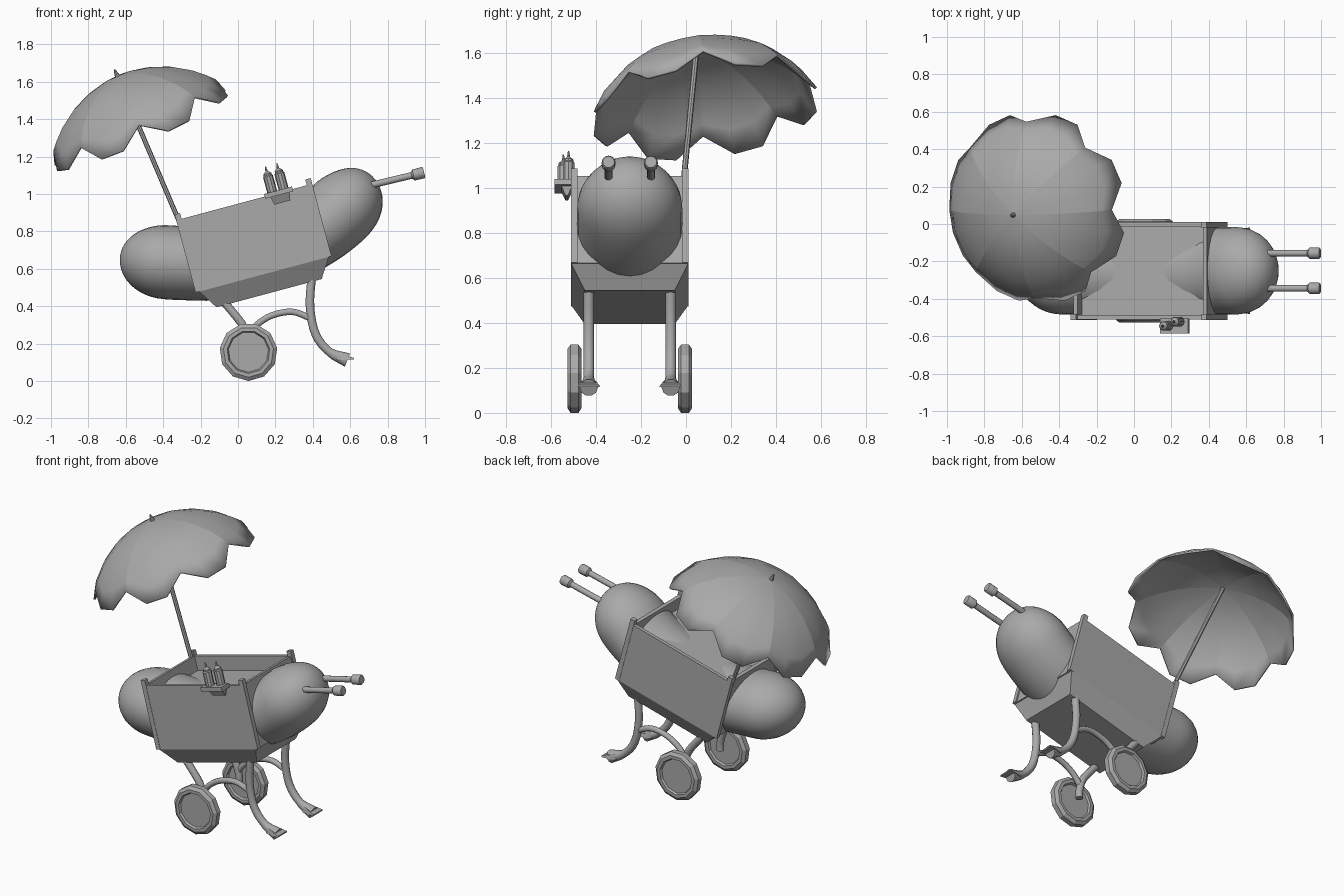
import bpy, bmesh, math
from mathutils import Matrix, Vector

if "Cube" in bpy.data.objects:
    bpy.data.objects.remove(bpy.data.objects["Cube"])

grey = bpy.data.materials.new("plain_grey")
grey.diffuse_color = (0.40, 0.40, 0.40, 1)
grey.use_nodes = True
grey.node_tree.nodes["Principled BSDF"].inputs["Base Color"].default_value = grey.diffuse_color
CY = -0.25                                   # centre line of the cart
# tilted cart frame: x along the cart, z up its walls
CART = Matrix.Translation((-0.227, CY, 0.473)) @ Matrix.Rotation(math.radians(-15), 4, 'Y')


def finish(bm, name, angle=0, matrix=None, sharp=()):
    """Turn a bmesh into an object; edges steeper than angle stay sharp."""
    bmesh.ops.recalc_face_normals(bm, faces=bm.faces[:])
    if matrix:
        bm.transform(matrix)
    bm.normal_update()
    for f in bm.faces:
        f.smooth = angle > 0
    for e in bm.edges:
        e.smooth = e.calc_face_angle(0) < math.radians(angle)
    for e in sharp:
        e.smooth = False
    me = bpy.data.meshes.new(name)
    bm.to_mesh(me)
    bm.free()
    me.materials.append(grey)
    ob = bpy.data.objects.new(name, me)
    bpy.context.collection.objects.link(ob)
    return ob


def bridge(bm, rings, caps=True, closed=False):
    """Skin a list of vertex rings."""
    rings = [[bm.verts.new(p) for p in r] for r in rings]
    pairs = list(zip(rings, rings[1:])) + ([(rings[-1], rings[0])] if closed else [])
    for a, b in pairs:
        n = len(a)
        for i in range(n):
            bm.faces.new((a[i], a[(i + 1) % n], b[(i + 1) % n], b[i]))
    if caps and not closed:
        bm.faces.new(rings[0][::-1])
        bm.faces.new(rings[-1])


def box(name, lo, hi, matrix=CART, inset=(0, 0)):
    """Box between two corners, its bottom face optionally inset."""
    bm = bmesh.new()
    ix, iy = inset
    rings = []
    for z, dx, dy in ((lo[2], ix, iy), (hi[2], 0, 0)):
        x0, x1, y0, y1 = lo[0] + dx, hi[0] - dx, lo[1] + dy, hi[1] - dy
        rings.append([(x0, y0, z), (x1, y0, z), (x1, y1, z), (x0, y1, z)])
    bridge(bm, rings)
    return finish(bm, name, 0, matrix)


def spline(pts, steps):
    """Catmull-Rom samples through the points."""
    p = [Vector(q) for q in pts]
    p = [2 * p[0] - p[1]] + p + [2 * p[-1] - p[-2]]
    out = []
    for a, b, c, d in zip(p, p[1:], p[2:], p[3:]):
        for k in range(steps):
            t = k / steps
            out.append(0.5 * (2 * b + (c - a) * t + (2 * a - 5 * b + 4 * c - d) * t * t
                              + (3 * b - a - 3 * c + d) * t ** 3))
    return out + [p[-2]]


def tube(name, path, radius, sides=10, wide=1.0, angle=40):
    """Sweep a round section along a path; radius may be a list."""
    path = [Vector(q) for q in path]
    rad = radius if isinstance(radius, list) else [radius] * len(path)
    bm = bmesh.new()
    rings = []
    for i, p in enumerate(path):
        t = path[min(i + 1, len(path) - 1)] - path[max(i - 1, 0)]
        side = (Vector((0, 1, 0)) - t * (t.y / t.length_squared)).normalized()
        up = t.normalized().cross(side)
        rings.append([p + rad[i] * (side * wide * math.cos(a) + up * math.sin(a))
                      for a in (2 * math.pi * k / sides for k in range(sides))])
    bridge(bm, rings)
    return finish(bm, name, angle)


# cart body: side walls, end walls, floor, corner posts, tapered base
for s, side in ((-1, "front"), (1, "back")):
    ya, yb = sorted((s * 0.26, s * 0.237))
    box(side + "_wall", (0.005, ya, 0), (0.748, yb, 0.40))
    for u, end in ((0.0, "left"), (0.723, "right")):
        pa, pb = sorted((s * 0.262, s * 0.232))
        box(f"{side}_{end}_post", (u, pa, 0), (u + 0.03, pb, 0.432))
box("left_end_wall", (0.008, -0.24, 0), (0.03, 0.24, 0.40))
box("right_end_wall", (0.723, -0.24, 0), (0.745, 0.24, 0.40))
box("cart_top", (0.02, -0.24, 0.29), (0.735, 0.24, 0.31))
box("cart_base", (0.02, -0.26, -0.105), (0.738, 0.26, 0.0), inset=(0.068, 0.06))

# bent sausage running through the cart
core = spline([(-0.63, CY, 0.672), (-0.43, CY, 0.64), (-0.28, CY, 0.63), (-0.1, CY, 0.63),
               (0.1, CY, 0.665), (0.3, CY, 0.745), (0.45, CY, 0.83), (0.58, CY, 0.945),
               (0.70, CY, 1.11)], 6)
run = [0.0]
for a, b in zip(core, core[1:]):
    run.append(run[-1] + (b - a).length)


def sausage_radius(d):
    e = min(d, run[-1] - d)
    c = 0.25
    return 0.198 if e > c else max(0.004, 0.198 * math.sqrt(1 - (1 - e / c) ** 2))


# resample so that the rounded ends get enough rings
path, radii = [], []
for k in range(49):
    d = run[-1] * (1 - math.cos(math.pi * k / 48)) / 2
    i = max(j for j in range(len(run) - 1) if run[j] <= d + 1e-9)
    path.append(core[i].lerp(core[i + 1], (d - run[i]) / (run[i + 1] - run[i])))
    radii.append(sausage_radius(d))
tube("sausage", path, radii, 28, 1.18, 60)

# paired running gear
for s, side in ((-1, "front"), (1, "back")):
    y = CY + s * 0.182
    # push handle with knob
    a, d = Vector((0.66, CY + s * 0.094, 1.035)), Vector((0.335, 0, 0.08))
    tube(side + "_handle", [a + d * t for t in (0, 0.80, 0.83, 0.98, 1)],
         [0.018, 0.018, 0.030, 0.031, 0.026], 12)
    # standing leg with flared foot
    leg = spline([(0.395, y, 0.57), (0.385, y, 0.40), (0.415, y, 0.25),
                  (0.49, y, 0.155), (0.585, y, 0.112)], 4)
    n = len(leg)
    tube(side + "_leg", leg, [0.024 if i < n - 5 else 0.024 + 0.004 * (i - n + 5) for i in range(n)], 10)
    bm = bmesh.new()
    bridge(bm, [[(0.53, y - .032, .112), (0.53, y + .032, .112), (0.53, y + .024, .150), (0.53, y - .024, .150)],
                [(0.62, y - .050, .116), (0.62, y + .050, .116), (0.62, y + .046, .124), (0.62, y - .046, .124)]])
    finish(bm, side + "_foot", 30)
    # wheel strut, brace and axle
    tube(side + "_strut", spline([(-0.10, y, 0.45), (-0.03, y, 0.37), (0.03, y, 0.29),
                                  (0.055, y, 0.21), (0.056, y, 0.155)], 4), 0.023)
    tube(side + "_brace", spline([(0.05, y, 0.24), (0.10, y, 0.30), (0.18, y, 0.35),
                                  (0.29, y, 0.37), (0.39, y, 0.335)], 4), 0.018)
    yw = CY + s * 0.2455
    tube(side + "_axle", [(0.056, y - s * 0.02, 0.155), (0.056, yw, 0.155)], 0.022)
    # bevelled low-sided wheel with recessed hub disc
    bm = bmesh.new()
    prof = ((0.108, -0.018), (0.115, -0.031), (0.135, -0.031), (0.155, -0.017),
            (0.155, 0.017), (0.135, 0.031), (0.115, 0.031), (0.108, 0.018))
    bridge(bm, [[(0.056 + r * math.sin(q), yw + h, 0.155 - r * math.cos(q))
                 for q in (2 * math.pi * k / 11 for k in range(11))] for r, h in prof])
    finish(bm, side + "_wheel", 0)

# condiment shelf, bracket and two bottles
box("shelf", (0.49, -0.335, 0.40 - 0.012), (0.645, -0.255, 0.40 + 0.014))
box("shelf_bracket", (0.52, -0.305, 0.345), (0.625, -0.255, 0.39), inset=(0.008, 0.02))
for i, (u, v) in enumerate(((0.535, -0.295), (0.598, -0.272))):
    bm = bmesh.new()
    bridge(bm, [[(u + r * math.cos(q), v + r * math.sin(q), 0.41 + h)
                 for q in (2 * math.pi * k / 10 for k in range(10))]
                for r, h in ((.027, 0), (.027, .09), (.022, .096), (.022, .105),
                             (.012, .113), (.007, .118), (.003, .145))])
    finish(bm, f"bottle_{i + 1}", 35, CART)

# parasol pole and finial
apex = Vector((-0.645, 0.048, 1.63))
tube("parasol_pole", [(-0.305, -0.03, 0.83), apex], 0.013, 8)
n = Vector((-0.44, -0.13, 1)).normalized()
tube("parasol_finial", [apex - n * 0.01, apex + n * 0.012, apex + n * 0.04], [0.014, 0.012, 0.003], 8)

# scalloped parasol canopy: eight gores, three strips each
bm = bmesh.new()
dome = ((0.09, 0.312), (0.19, 0.288), (0.29, 0.245), (0.38, 0.185))
top = bm.verts.new((0, 0, 0.32))
rings = []
for j in range(6):
    ring = []
    for k in range(24):
        rib = k % 3 == 0
        if j < 4:
            r, h = dome[j]
        elif j == 4:
            r, h = (0.435, 0.134) if rib else (0.465, 0.10)
        else:
            r, h = (0.475, 0.09) if rib else (0.525, 0.0)
        r *= 1 if rib else 0.985
        q = 2 * math.pi * k / 24
        ring.append(bm.verts.new((r * math.cos(q), r * math.sin(q), h)))
    rings.append(ring)
for k in range(24):
    m = (k + 1) % 24
    bm.faces.new((top, rings[0][k], rings[0][m]))
    for a, b in zip(rings, rings[1:]):
        bm.faces.new((a[k], b[k], b[m], a[m]))
ribs = []
for k in range(0, 24, 3):
    line = [top] + [r[k] for r in rings]
    ribs += [bm.edges.get(pair) for pair in zip(line, line[1:])]
ux = Vector((1, 0, 0.44)).normalized()
uy = n.cross(ux)
frame = Matrix((ux, uy, n)).transposed().to_4x4()
frame.translation = apex - n * 0.32
canopy = finish(bm, "parasol_canopy", 50, frame, ribs)
mod = canopy.modifiers.new("cloth", 'SOLIDIFY')
mod.thickness = 0.012
